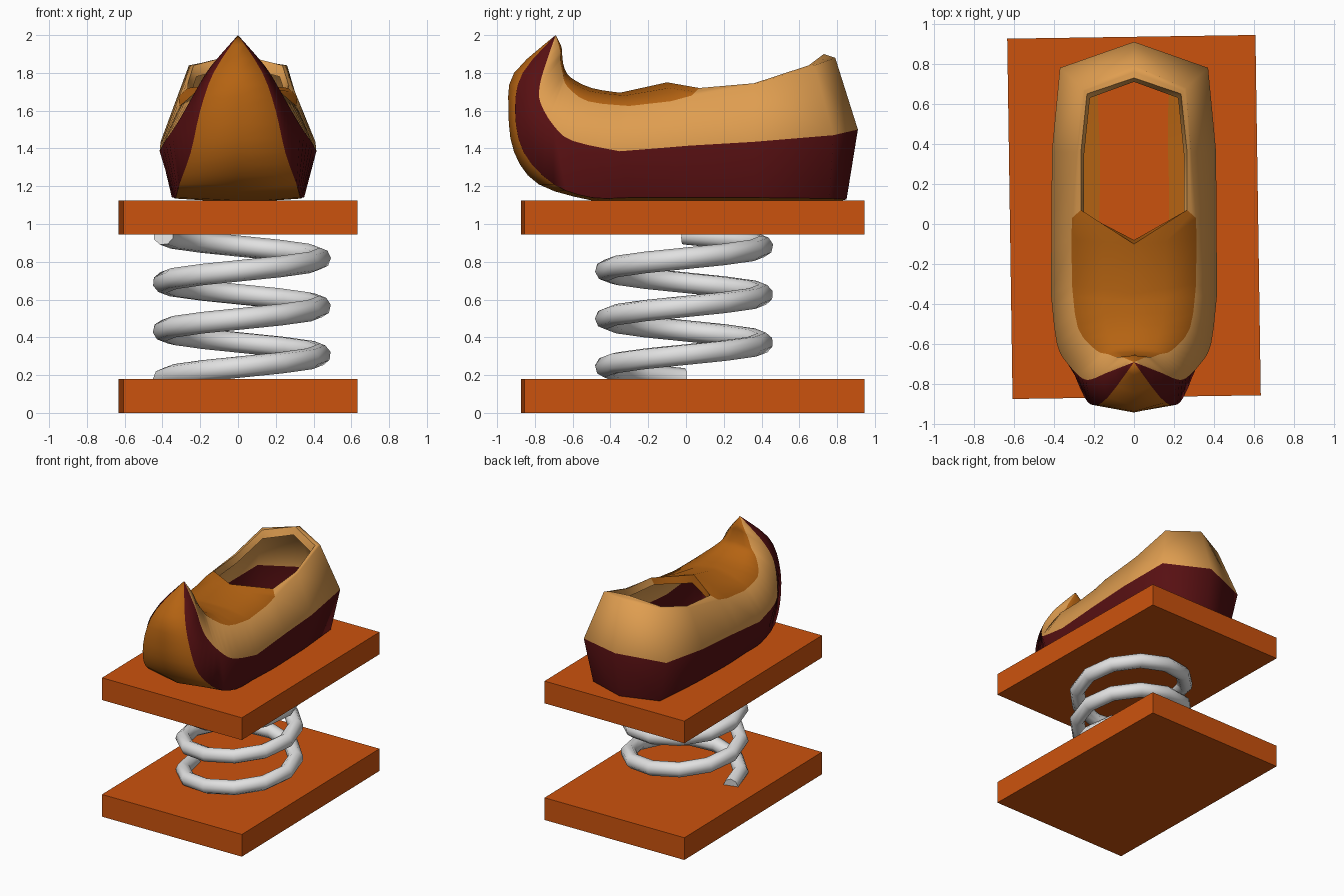
import bpy, bmesh, math
from mathutils import Vector

if "Cube" in bpy.data.objects:
    bpy.data.objects.remove(bpy.data.objects["Cube"])


def material(name, rgb):
    m = bpy.data.materials.new(name)
    m.diffuse_color = (*rgb, 1)
    m.use_nodes = True
    m.node_tree.nodes["Principled BSDF"].inputs["Base Color"].default_value = m.diffuse_color
    return m


orange = material("orange", (0.60, 0.085, 0.004))
steel = material("light_grey", (0.75, 0.75, 0.75))
brown = material("brown_ochre", (0.46, 0.125, 0.006))
red = material("dark_red", (0.095, 0.005, 0.006))
tan = material("tan", (0.74, 0.34, 0.08))


# Two slightly turned plates
def plate(name, z0, z1):
    bpy.ops.mesh.primitive_cube_add(size=1, location=(0, 0.035, (z0 + z1) / 2))
    o = bpy.context.object
    o.name = name
    o.scale = (1.24, 1.80, z1 - z0)
    o.rotation_euler.z = math.radians(0.85)
    o.data.materials.append(orange)


plate("bottom_plate", 0, 0.18)
plate("top_plate", 0.945, 1.125)

# Coil spring: three turns, twelve straight pieces per turn
cu = bpy.data.curves.new("coil_spring", 'CURVE')
cu.dimensions = '3D'
cu.bevel_depth = 0.057
cu.bevel_resolution = 2
cu.use_fill_caps = True
sp = cu.splines.new('POLY')
steps = 36
sp.points.add(steps)
for i, p in enumerate(sp.points):
    a = math.pi + i * math.tau / 12
    p.co = (0.02 + 0.415 * math.cos(a), -0.01 + 0.415 * math.sin(a),
            0.18 + 0.765 * i / steps, 1)
    p.co.w = 1
spring = bpy.data.objects.new("coil_spring", cu)
bpy.context.collection.objects.link(spring)
bpy.ops.object.select_all(action='DESELECT')
bpy.context.view_layer.objects.active = spring
spring.select_set(True)
bpy.ops.object.convert(target='MESH')
spring = bpy.context.object
spring.data.materials.clear()
spring.data.materials.append(steel)
bpy.ops.object.shade_smooth_by_angle(angle=math.radians(60))

# Clog: guide curves of one half, heel to toe tip
TIP = (0, -0.69, 2.0)
sole = [(0, .85, 1.13), (.30, .76, 1.135), (.34, .36, 1.14), (.35, .02, 1.14),
        (.35, -.08, 1.14), (.34, -.30, 1.14), (.33, -.50, 1.14), (.31, -.70, 1.21),
        (.25, -.86, 1.38), (.20, -.905, 1.60), (.13, -.865, 1.80)]
waist = [(0, .91, 1.50), (.37, .78, 1.47), (.41, .36, 1.435), (.412, .02, 1.415),
         (.413, -.10, 1.405), (.415, -.35, 1.385), (.385, -.60, 1.44), (.33, -.70, 1.52),
         (.26, -.77, 1.64), (.21, -.775, 1.73), (.14, -.745, 1.84)]
shoulder = [(0, .79, 1.88), (.26, .68, 1.84), (.285, .36, 1.74), (.31, .03, 1.68),
            (.312, -.08, 1.65), (.31, -.30, 1.625), (.28, -.52, 1.65), (.19, -.63, 1.73),
            (.13, -.65, 1.79), (.09, -.665, 1.86), (.06, -.665, 1.91)]
top = [(0, .73, 1.90), (.235, .65, 1.84), (.265, .36, 1.745), (.265, .07, 1.72)]
top += [(0, y, z) for y, z in [(-.10, 1.75), (-.35, 1.695), (-.50, 1.72), (-.61, 1.775),
                               (-.645, 1.83), (-.655, 1.89), (-.66, 1.94)]]
keel = [sole[0]] + [(0, p[1], 1.11) for p in sole[1:6]] + [(0, -.50, 1.125)]
keel += [(0, y, z) for y, z in [(-.78, 1.21), (-.91, 1.38), (-.94, 1.61), (-.91, 1.80)]]


def smooth_toe(row, first=5, n=3):
    """Keep the heel faceted, round the toe end with a spline."""
    p = [Vector(c) for c in row] + [Vector(TIP)]
    out = p[:first]
    for i in range(first, len(p) - 1):
        a, b, c, d = p[i - 1], p[i], p[i + 1], p[min(i + 2, len(p) - 1)]
        if i == first:
            a = b
        for k in range(n):
            t = k / n
            q = 0.5 * (2 * b + (c - a) * t + (2 * a - 5 * b + 4 * c - d) * t * t
                       + (3 * b - a - 3 * c + d) * t ** 3)
            out.append(q)
    return out + [p[-1]]


rows = [smooth_toe(r) for r in (keel, sole, waist, shoulder, top)]
# Rounded instep between shoulder and top
crown = []
for i, (v, t) in enumerate(zip(rows[3], rows[4])):
    bulge = 0.02 * min(1, v.x / 0.3) if i >= 4 else 0
    crown.append(v.lerp(t, 0.5) + Vector((0, 0, bulge)))
rows.insert(4, crown)
# Inner lip of the opening
lip = [Vector((max(0, p.x - 0.015), p.y + (0.02 if i == 4 else -0.02), p.z - 0.06))
       for i, p in enumerate(rows[5][:5])]

bm = bmesh.new()
cache = {}


def vert(p, side):
    k = (round(p.x * side, 4) + 0.0, round(p.y, 4), round(p.z, 4))
    if k not in cache:
        cache[k] = bm.verts.new(k)
    return cache[k]


def face(pts, side, mat):
    vs = list(dict.fromkeys(vert(p, side) for p in pts))
    if len(vs) > 2:
        f = bm.faces.get(vs) or bm.faces.new(vs if side > 0 else vs[::-1])
        f.material_index = mat


for side in (1, -1):
    for i in range(len(rows[0]) - 1):
        upper = 0 if i >= 3 else 2
        for r, mat in enumerate((0, 1, 2, upper, upper)):
            face((rows[r][i], rows[r][i + 1], rows[r + 1][i + 1], rows[r + 1][i]), side, mat)
        if i < 4:
            face((rows[5][i], rows[5][i + 1], lip[i + 1], lip[i]), side, upper)
bmesh.ops.recalc_face_normals(bm, faces=bm.faces[:])
me = bpy.data.meshes.new("clog")
bm.to_mesh(me)
bm.free()
for m in (brown, red, tan):
    me.materials.append(m)
clog = bpy.data.objects.new("clog", me)
bpy.context.collection.objects.link(clog)
bpy.ops.object.select_all(action='DESELECT')
bpy.context.view_layer.objects.active = clog
clog.select_set(True)
bpy.ops.object.shade_smooth_by_angle(angle=math.radians(68))
